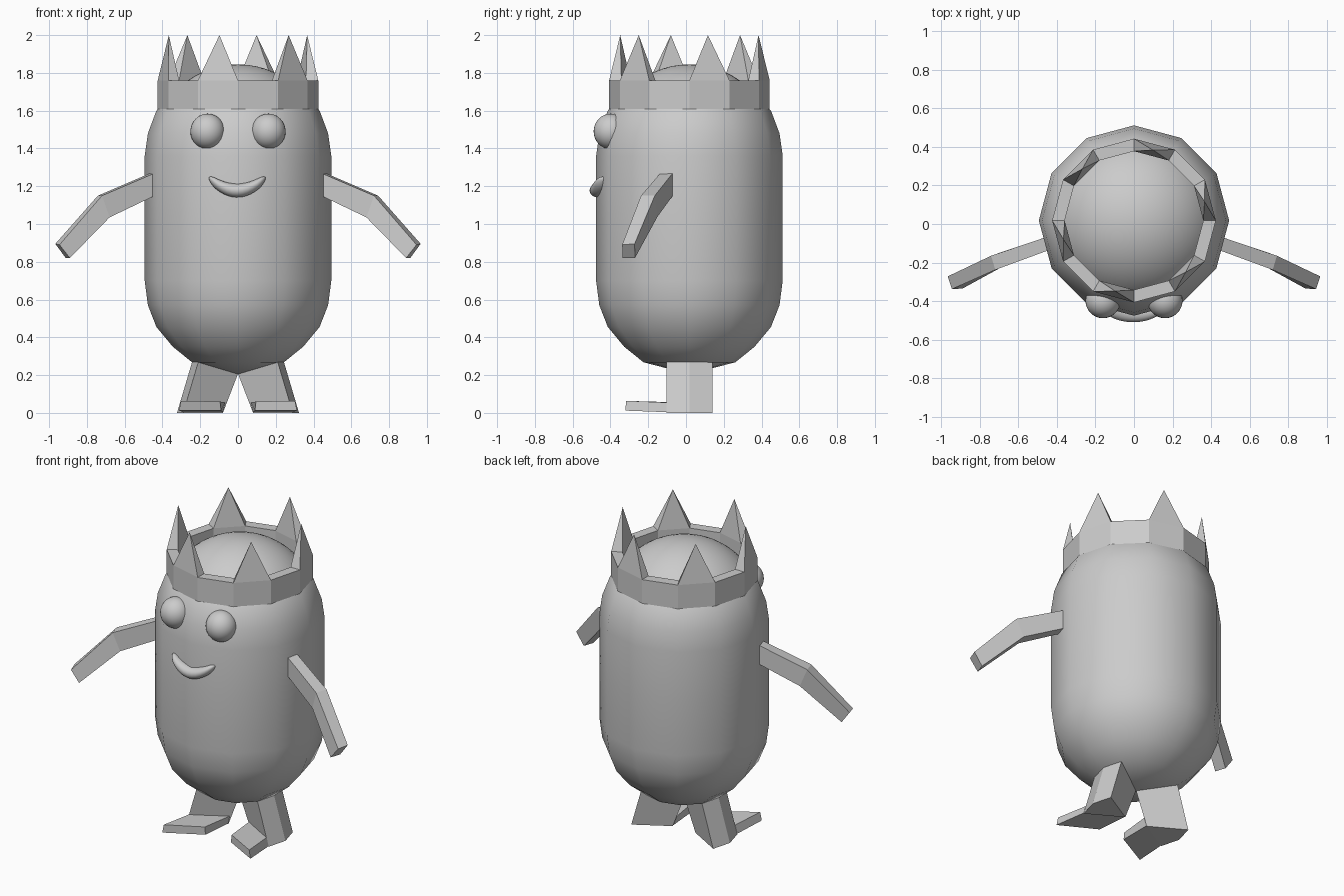
import bpy, bmesh
from math import sin, cos, radians, pi
from mathutils import Vector

if "Cube" in bpy.data.objects:
    bpy.data.objects.remove(bpy.data.objects["Cube"])

CY = 0.018  # y of the body axis


def finish(name, bm, smooth=None):
    bmesh.ops.recalc_face_normals(bm, faces=bm.faces)
    me = bpy.data.meshes.new(name)
    bm.to_mesh(me)
    bm.free()
    ob = bpy.data.objects.new(name, me)
    bpy.context.collection.objects.link(ob)
    if smooth:
        bpy.ops.object.select_all(action='DESELECT')
        ob.select_set(True)
        bpy.context.view_layer.objects.active = ob
        bpy.ops.object.shade_smooth_by_angle(angle=radians(smooth))
    return ob


def lathe(name, profile, n, smooth=None):
    """Revolve (radius, z) pairs into n sides; radius 0 becomes a pole."""
    bm = bmesh.new()
    rings = []
    for r, z in profile:
        if r == 0:
            rings.append([bm.verts.new((0, CY, z))] * n)
        else:
            rings.append([bm.verts.new((r * cos(2 * pi * i / n), CY + r * sin(2 * pi * i / n), z))
                          for i in range(n)])
    for a, b in zip(rings, rings[1:]):
        for i in range(n):
            j = (i + 1) % n
            bm.faces.new(list(dict.fromkeys((a[i], a[j], b[j], b[i]))))
    return finish(name, bm, smooth)


def loft(name, rings, sx):
    """Closed flat-faced tube through rings of points, mirrored by sx."""
    bm = bmesh.new()
    vs = [[bm.verts.new((sx * x, y, z)) for x, y, z in r] for r in rings]
    n = len(vs[0])
    for a, b in zip(vs, vs[1:]):
        for i in range(n):
            j = (i + 1) % n
            bm.faces.new((a[i], a[j], b[j], b[i]))
    bm.faces.new(vs[0])
    bm.faces.new(vs[-1])
    return finish(name, bm)


# Body: twelve-sided capsule
lathe("body", [(0, 0.205), (0.243, 0.268), (0.345, 0.35), (0.432, 0.455), (0.477, 0.57),
               (0.494, 0.70), (0.494, 1.06), (0.494, 1.36), (0.477, 1.48), (0.432, 1.60),
               (0.40, 1.635)], 12, 50)

# Rounded top of the head inside the crown
R = 0.46
lathe("head_top", [(R * sin(radians(a)), 1.385 + R * cos(radians(a))) for a in range(0, 61, 6)], 36, 50)

# Crown: twelve-sided band, every other top face drawn up to a point
bm = bmesh.new()


def crown_ring(r, z):
    return [bm.verts.new((r * cos(i * pi / 6), CY + r * sin(i * pi / 6), z)) for i in range(12)]


ob_, ot = crown_ring(0.425, 1.60), crown_ring(0.425, 1.76)
it, ib = crown_ring(0.36, 1.76), crown_ring(0.36, 1.60)
for i in range(12):
    j = (i + 1) % 12
    for a, b in ((ob_, ot), (it, ib), (ib, ob_)):
        bm.faces.new((a[i], a[j], b[j], b[i]))
    quad = [ot[i], ot[j], it[j], it[i]]
    if i % 2:
        bm.faces.new(quad)
    else:
        mid = sum((v.co for v in quad), Vector()) / 4
        tip = bm.verts.new((mid.x, mid.y, 2.0))
        for k in range(4):
            bm.faces.new((quad[k], quad[(k + 1) % 4], tip))
finish("crown", bm)

# Mouth: ellipsoid bent into a smile around the body
bm = bmesh.new()
bmesh.ops.create_uvsphere(bm, u_segments=32, v_segments=20, radius=1)
for v in bm.verts:
    p = v.co
    x = 0.15 * p.x
    full = 1 / max(0.3, (1 - p.x ** 2)) ** 0.22  # fuller ends
    v.co = (x - 0.004, -0.468 + 0.042 * p.y * full + 1.3 * x * x,
            1.177 + 0.036 * p.z * full + 2.9 * x * x)
finish("mouth", bm, 60)

for sx, side in ((-1, "right"), (1, "left")):
    # Eye
    bm = bmesh.new()
    bmesh.ops.create_uvsphere(bm, u_segments=32, v_segments=16, radius=1)
    for v in bm.verts:
        v.co = (sx * 0.161 + 0.091 * v.co.x, -0.398 + 0.091 * v.co.y, 1.49 + 0.094 * v.co.z)
    finish("eye_" + side, bm, 60)

    # Arm: square tube with one bend at the elbow
    loft("arm_" + side, [
        [(0.44, -0.135, 1.27), (0.462, -0.07, 1.27), (0.462, -0.07, 1.15), (0.44, -0.135, 1.15)],
        [(0.72, -0.238, 1.15), (0.742, -0.165, 1.15), (0.70, -0.15, 1.04), (0.68, -0.22, 1.035)],
        [(0.945, -0.338, 0.89), (0.967, -0.272, 0.895), (0.912, -0.27, 0.82), (0.89, -0.335, 0.82)],
    ], sx)

    # Leg: kite-shaped section pulled down from the body's lowest faces
    loft("leg_" + side, [
        [(0, CY, 0.207), (0.21, -0.104, 0.27), (0.243, CY, 0.27), (0.21, 0.139, 0.27)],
        [(0.08, CY, 0), (0.29, -0.104, 0), (0.323, CY, 0), (0.29, 0.139, 0)],
    ], sx)

    # Foot: flat slab pushed forward from the leg's front face
    loft("foot_" + side, [
        [(0.08, CY, 0.004), (0.29, -0.104, 0.004), (0.275, -0.104, 0.055), (0.068, CY, 0.055)],
        [(0.09, -0.20, 0.012), (0.312, -0.32, 0.012), (0.302, -0.318, 0.064), (0.095, -0.20, 0.06)],
    ], sx)
